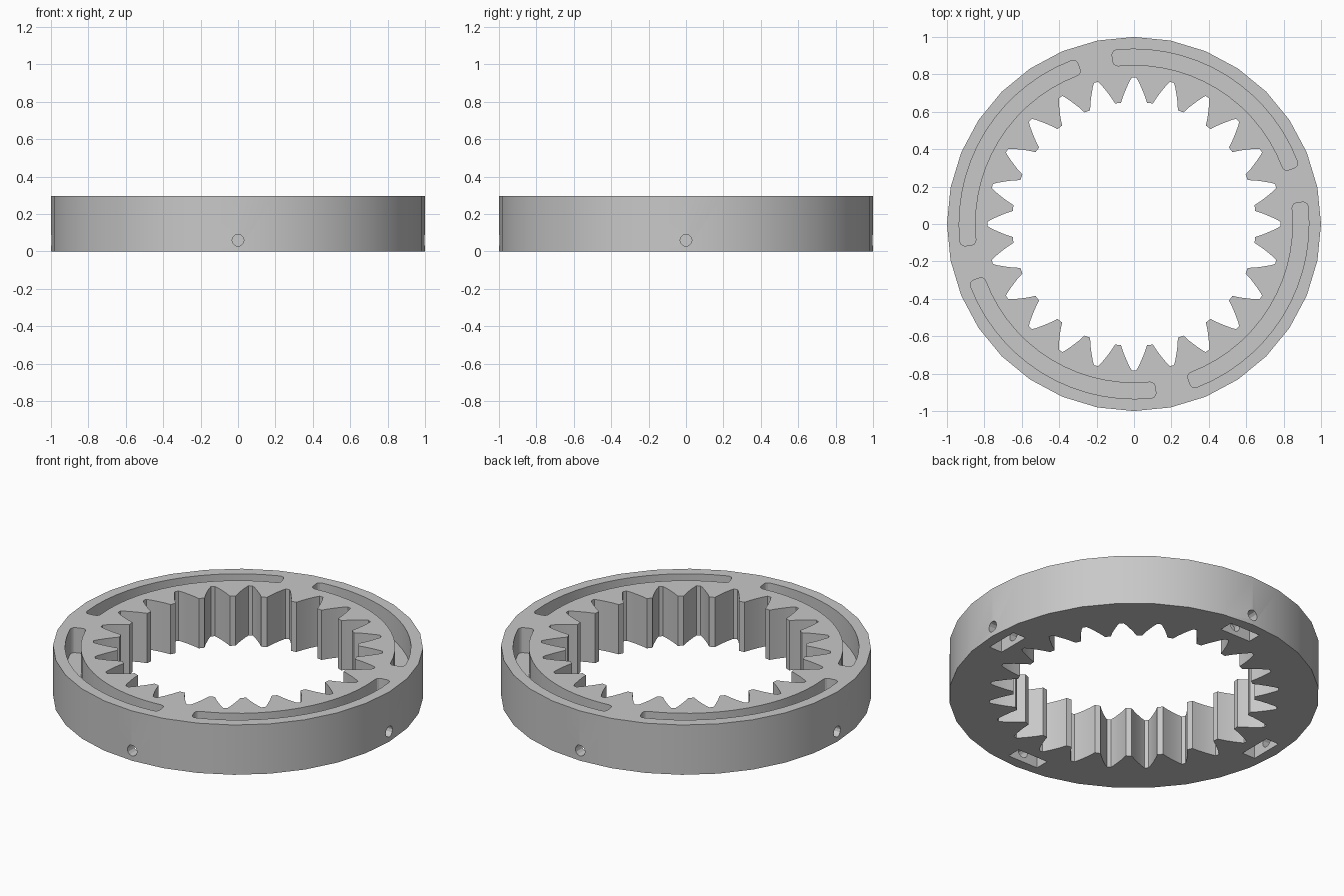
import bpy, bmesh, math

HEIGHT = 0.297
TEETH = 24
SLOT_FLOOR = 0.147
R_IN, R_OUT = 0.85, 0.935

cube = bpy.data.objects.get("Cube")
if cube:
    bpy.data.objects.remove(cube, do_unlink=True)

grey = bpy.data.materials.new("plain grey")
grey.use_nodes = True
colour = (0.58, 0.58, 0.58, 1)
grey.diffuse_color = colour
grey.node_tree.nodes["Principled BSDF"].inputs["Base Color"].default_value = colour


def polar(radius, degrees):
    a = math.radians(degrees)
    return radius * math.cos(a), radius * math.sin(a)


def prism(name, outline, bottom, top):
    """Extrude a flat outline between two heights."""
    bm = bmesh.new()
    face = bm.faces.new([bm.verts.new((x, y, bottom)) for x, y in outline])
    moved = bmesh.ops.extrude_face_region(bm, geom=[face])["geom"]
    verts = [v for v in moved if isinstance(v, bmesh.types.BMVert)]
    bmesh.ops.translate(bm, verts=verts, vec=(0, 0, top - bottom))
    bmesh.ops.recalc_face_normals(bm, faces=bm.faces)
    mesh = bpy.data.meshes.new(name)
    bm.to_mesh(mesh)
    bm.free()
    mesh.materials.append(grey)
    obj = bpy.data.objects.new(name, mesh)
    bpy.context.collection.objects.link(obj)
    return obj


def slot_outline(start, end, corner=0.025, steps=14):
    """Curved slot with rounded corners, between two angles."""
    mid = (R_IN + R_OUT) / 2
    turn = math.degrees(corner / mid)
    points = []

    def round_corner(angle, radius, first):
        for i in range(4):
            a = math.radians(first + 30 * i)
            points.append(polar(radius + corner * math.sin(a),
                                angle + turn * math.cos(a)))

    def side(radius, a, b):
        for i in range(1, steps):
            points.append(polar(radius, a + (b - a) * i / steps))

    lo, hi = start + turn, end - turn
    round_corner(hi, R_OUT - corner, 0)
    side(R_OUT, hi, lo)
    round_corner(lo, R_OUT - corner, 90)
    round_corner(lo, R_IN + corner, 180)
    side(R_IN, lo, hi)
    round_corner(hi, R_IN + corner, 270)
    return points


# Outer body
ring = prism("ring_gear", [polar(1, 360 * i / 32) for i in range(32)], 0, HEIGHT)

# Toothed opening: one flank mirrored around each valley
flank = [(0.652, 6.1), (0.69, 4.7), (0.73, 3.1), (0.765, 1.7), (0.784, 0.8)]
tooth = [(r, -a) for r, a in flank] + [(r, a) for r, a in reversed(flank)]
opening = [polar(r, a + 360 * i / TEETH) for i in range(TEETH) for r, a in tooth]
cutters = [prism("tooth_cutter", opening, -0.1, HEIGHT + 0.1)]

for q in range(4):
    spin = 90 * q
    # Curved slot in the top
    cutters.append(prism("slot_cutter", slot_outline(spin - 70.7, spin + 7.4),
                         SLOT_FLOOR, HEIGHT + 0.1))
    # Rectangular pocket in the underside
    box = [(R_IN, -0.1), (R_OUT, -0.1), (R_OUT, 0.1), (R_IN, 0.1)]
    pocket = prism("pocket_cutter", box, -0.1, 0.12)
    pocket.rotation_euler.z = math.radians(spin)
    cutters.append(pocket)
    # Radial screw hole through the rim into the pocket
    hole = prism("hole_cutter", [polar(0.032, 30 * i) for i in range(12)], 0.81, 1.1)
    x, y = polar(1, spin)
    hole.rotation_euler = (0, math.pi / 2, math.radians(spin))
    hole.location.z = 0.06
    cutters.append(hole)

for cutter in cutters:
    cutter.hide_render = True
    mod = ring.modifiers.new(cutter.name, 'BOOLEAN')
    mod.operation = 'DIFFERENCE'
    mod.solver = 'EXACT'
    mod.object = cutter

# Bake the cuts and drop the cutters
bpy.ops.object.select_all(action='DESELECT')
bpy.context.view_layer.objects.active = ring
ring.select_set(True)
for mod in list(ring.modifiers):
    bpy.ops.object.modifier_apply(modifier=mod.name)
for cutter in cutters:
    bpy.data.objects.remove(cutter, do_unlink=True)
bpy.ops.object.shade_smooth_by_angle(angle=math.radians(25))
